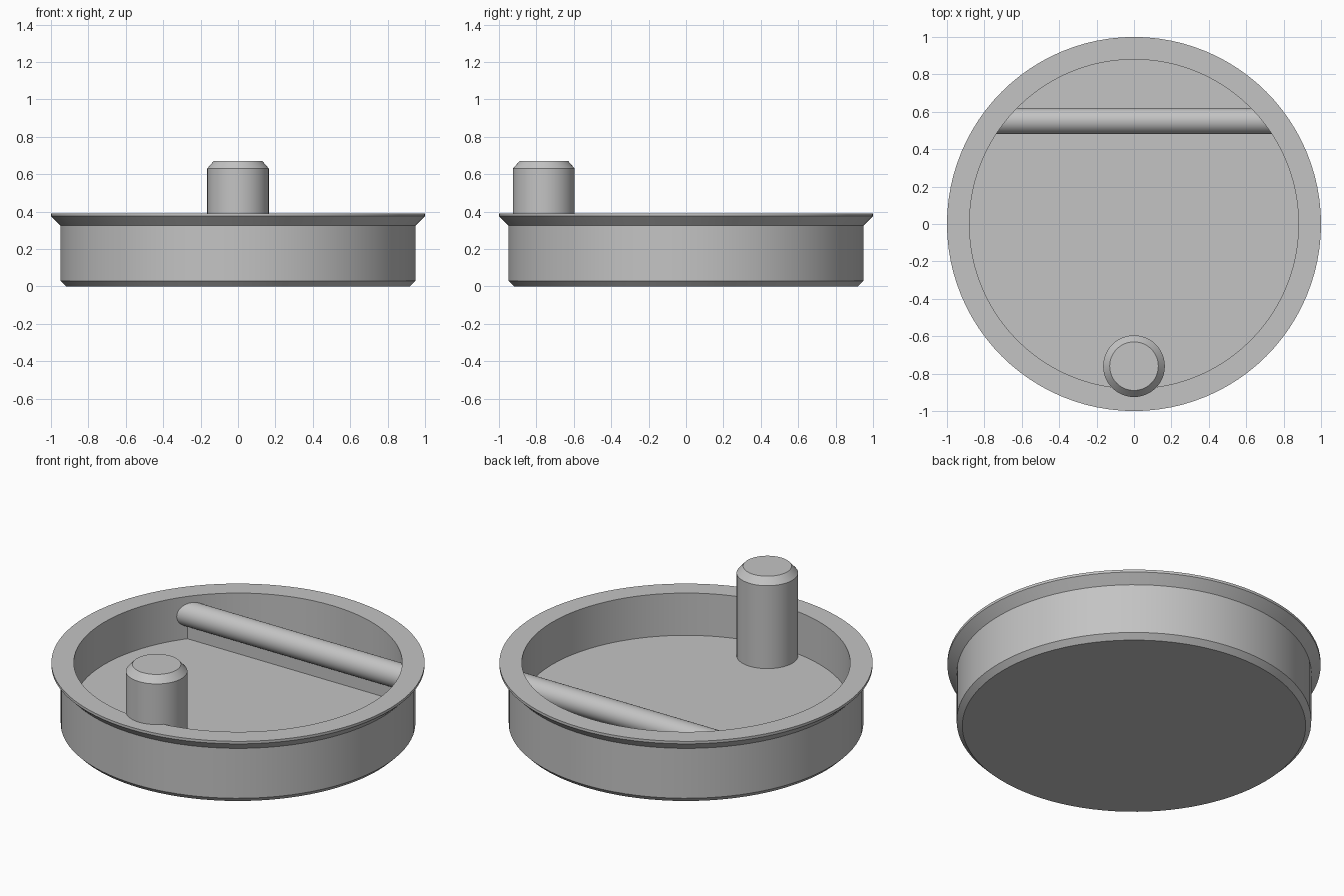
import bpy, bmesh, math

cube = bpy.data.objects.get("Cube")
if cube:
    bpy.data.objects.remove(cube, do_unlink=True)

metal = bpy.data.materials.new("satin_grey")
metal.use_nodes = True
colour = (0.55, 0.55, 0.55, 1)
metal.diffuse_color = colour
metal.node_tree.nodes["Principled BSDF"].inputs["Base Color"].default_value = colour


def finish(name, bm):
    bmesh.ops.recalc_face_normals(bm, faces=bm.faces)
    mesh = bpy.data.meshes.new(name)
    bm.to_mesh(mesh)
    bm.free()
    mesh.materials.append(metal)
    obj = bpy.data.objects.new(name, mesh)
    bpy.context.collection.objects.link(obj)
    bpy.ops.object.select_all(action="DESELECT")
    obj.select_set(True)
    bpy.context.view_layer.objects.active = obj
    bpy.ops.object.shade_smooth_by_angle(angle=math.radians(25))
    return obj


def lathe(name, profile, steps):
    """Revolve (radius, height) points about z and cap both ends."""
    bm = bmesh.new()
    rings = []
    for r, z in profile:
        angles = [2 * math.pi * i / steps for i in range(steps)]
        rings.append([bm.verts.new((r * math.cos(a), r * math.sin(a), z)) for a in angles])
    for low, high in zip(rings, rings[1:]):
        for i in range(steps):
            j = (i + 1) % steps
            bm.faces.new((low[i], low[j], high[j], high[i]))
    bm.faces.new(rings[0])
    bm.faces.new(rings[-1])
    return finish(name, bm)


def cross_piece(name, section):
    """Extrude a (y, z) section along x, ending just inside the round wall."""
    bm = bmesh.new()
    ends = []
    for side in (-1, 1):
        ends.append([bm.verts.new((side * math.sqrt(0.9 ** 2 - y * y), y, z)) for y, z in section])
    left, right = ends
    for i in range(len(section)):
        j = (i + 1) % len(section)
        bm.faces.new((left[i], left[j], right[j], right[i]))
    bm.faces.new(left)
    bm.faces.new(right)
    return finish(name, bm)


FLOOR = 0.14

# Round dish: chamfered base, straight side, flared rim and recessed floor
lathe("dish", [(0.92, 0), (0.95, 0.03), (0.95, 0.325), (1, 0.375), (1, 0.39),
               (0.88, 0.39), (0.88, FLOOR)], 96)

# Upright post with a chamfered top
post = lathe("post", [(0.165, FLOOR - 0.02), (0.165, 0.63), (0.13, 0.67)], 48)
post.location.y = -0.76

# Round grip bar across the dish, on a thin web
BAR_Y, BAR_Z, BAR_R = 0.55, 0.28, 0.07
circle = [2 * math.pi * i / 32 for i in range(32)]
cross_piece("grip_bar", [(BAR_Y + BAR_R * math.cos(a), BAR_Z + BAR_R * math.sin(a)) for a in circle])
cross_piece("bar_web", [(BAR_Y - 0.02, FLOOR - 0.02), (BAR_Y + 0.02, FLOOR - 0.02),
                        (BAR_Y + 0.02, BAR_Z), (BAR_Y - 0.02, BAR_Z)])
